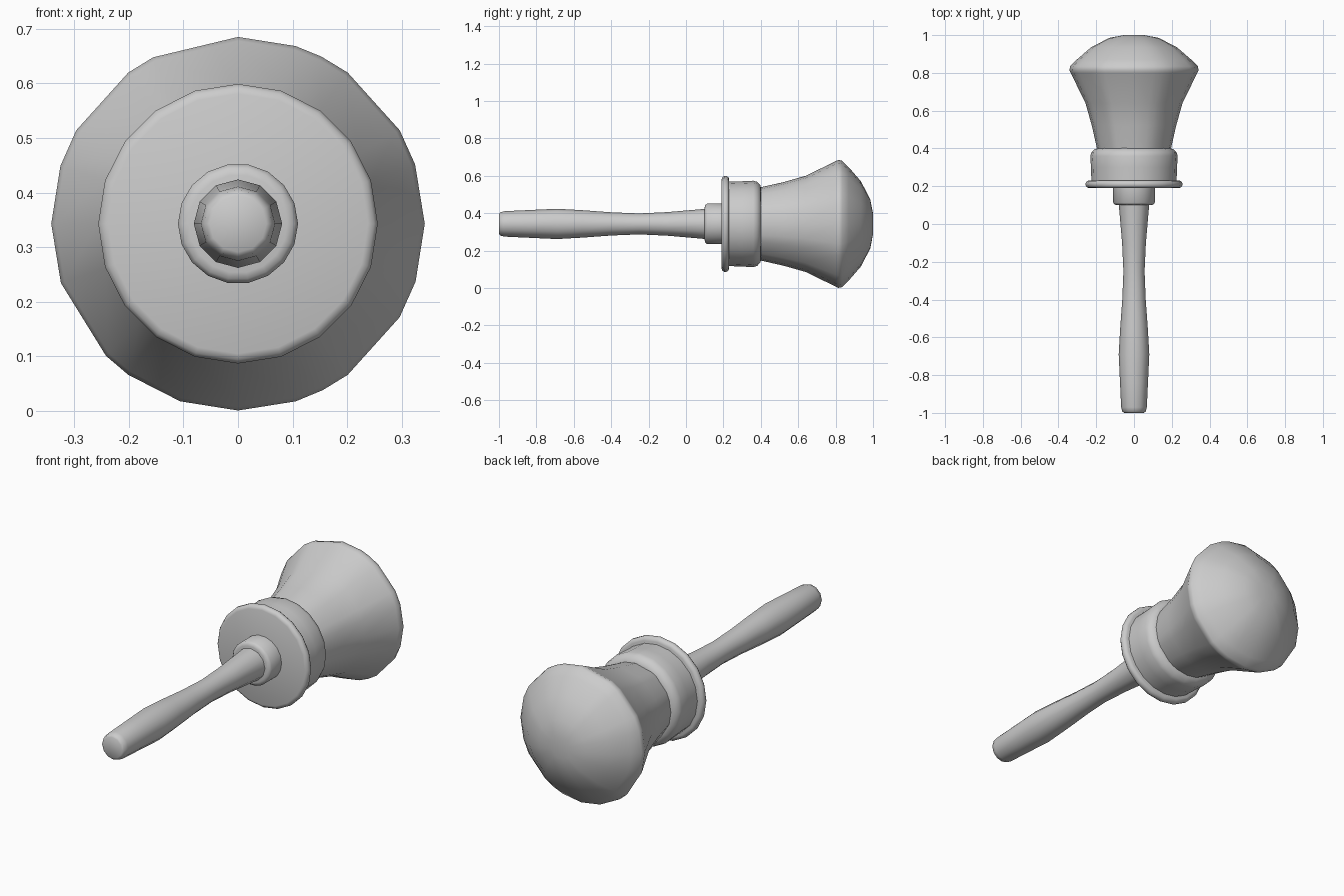
import bpy, bmesh, math

if "Cube" in bpy.data.objects:
    bpy.data.objects.remove(bpy.data.objects["Cube"])

CENTRE_Z = 0.343


def even(n):
    return [i * 360 / n for i in range(n)]


def lathe(name, profile, angles, smooth=40):
    """Closed solid turned about the y axis; profile is (y, radius)."""
    bm = bmesh.new()
    rings = []
    for y, r in profile:
        rings.append([bm.verts.new((r * math.cos(math.radians(a)), y,
                                    CENTRE_Z + r * math.sin(math.radians(a))))
                      for a in angles])
    n = len(angles)
    for a, b in zip(rings, rings[1:]):
        for i in range(n):
            j = (i + 1) % n
            bm.faces.new((a[i], a[j], b[j], b[i]))
    bm.faces.new(rings[0])
    bm.faces.new(rings[-1])
    bmesh.ops.recalc_face_normals(bm, faces=bm.faces)
    mesh = bpy.data.meshes.new(name)
    bm.to_mesh(mesh)
    bm.free()
    obj = bpy.data.objects.new(name, mesh)
    bpy.context.collection.objects.link(obj)
    bpy.ops.object.select_all(action='DESELECT')
    obj.select_set(True)
    bpy.context.view_layer.objects.active = obj
    bpy.ops.object.shade_smooth_by_angle(angle=math.radians(smooth))
    return obj


# Waisted handle
lathe("handle", [(-1.0, 0.052), (-0.993, 0.062), (-0.97, 0.068), (-0.84, 0.074),
                 (-0.69, 0.081), (-0.55, 0.073), (-0.4, 0.062), (-0.25, 0.056),
                 (-0.1, 0.063), (0.12, 0.082)], even(12), 50)

# Collar where the handle meets the disc
lathe("collar", [(0.1, 0.09), (0.103, 0.102), (0.113, 0.11), (0.2, 0.11)], even(18), 50)

# Thin rounded disc
lathe("disc", [(0.19, 0.238), (0.194, 0.249), (0.204, 0.256), (0.217, 0.256),
               (0.227, 0.249), (0.231, 0.238)], even(20), 50)

# Band behind the disc
lathe("band", [(0.22, 0.225), (0.3, 0.228), (0.36, 0.231), (0.38, 0.225),
               (0.397, 0.207), (0.402, 0.19)], even(20), 50)

# Flared head with unevenly spaced facets and a domed end
head_angles = [0, 18.5, 30, 54, 63.5, 72, 90, 117, 126, 150, 162, 180,
               198.5, 225, 234, 252, 270, 288, 297, 306, 330, 342]
lathe("head", [(0.38, 0.191), (0.4, 0.196), (0.52, 0.223), (0.64, 0.257),
               (0.8, 0.335), (0.815, 0.342), (0.835, 0.338), (0.87, 0.303),
               (0.935, 0.228), (0.985, 0.132), (1.0, 0.055)], head_angles, 50)
